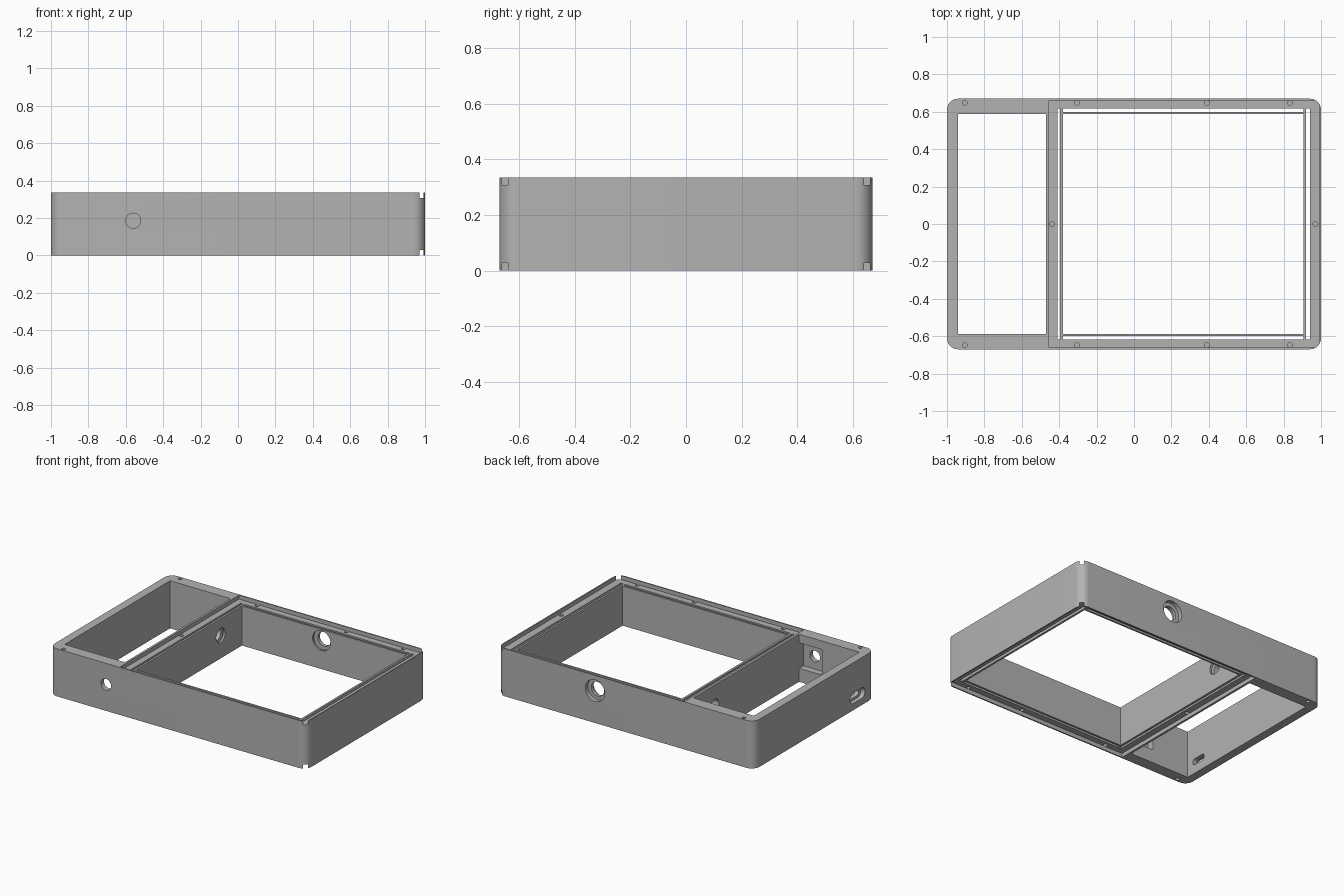
import bpy, bmesh, math
from mathutils import Matrix, Vector

if "Cube" in bpy.data.objects:
    bpy.data.objects.remove(bpy.data.objects["Cube"], do_unlink=True)

grey = bpy.data.materials.new("plain grey")
grey.use_nodes = True
grey.diffuse_color = (0.45, 0.45, 0.45, 1)
grey.node_tree.nodes["Principled BSDF"].inputs["Base Color"].default_value = grey.diffuse_color

H, LID = 0.335, 0.028          # overall height, lid recess depth
HX, HY = 1.0, 0.67             # half footprint


def make_object(name, bm):
    mesh = bpy.data.meshes.new(name)
    bm.to_mesh(mesh)
    bm.free()
    mesh.materials.append(grey)
    ob = bpy.data.objects.new(name, mesh)
    bpy.context.collection.objects.link(ob)
    return ob


def box(name, x, y, z, corner=0):
    bm = bmesh.new()
    bmesh.ops.create_cube(bm, size=1)
    size = Vector((x[1] - x[0], y[1] - y[0], z[1] - z[0]))
    mid = Vector((sum(x), sum(y), sum(z))) / 2
    bmesh.ops.transform(bm, matrix=Matrix.Translation(mid) @ Matrix.Diagonal(size).to_4x4(), verts=bm.verts)
    if corner:
        upright = [e for e in bm.edges if abs(e.verts[0].co.z - e.verts[1].co.z) > size.z / 2]
        bmesh.ops.bevel(bm, geom=upright, offset=corner, segments=10, profile=0.5, affect='EDGES')
    return make_object(name, bm)


def rod(name, centre, radius, length, axis, stretch=0):
    """Cylinder along an axis; stretch pulls its halves apart in y into a slot."""
    bm = bmesh.new()
    bmesh.ops.create_cone(bm, cap_ends=True, segments=32, radius1=radius, radius2=radius, depth=length)
    turn = Vector((0, 0, 1)).rotation_difference(Vector(axis)).to_matrix().to_4x4()
    bmesh.ops.transform(bm, matrix=turn, verts=bm.verts)
    for v in bm.verts:
        v.co.y += math.copysign(stretch, v.co.y) if stretch else 0
    bmesh.ops.translate(bm, vec=centre, verts=bm.verts)
    return make_object(name, bm)


def cut(target, cutter):
    mod = target.modifiers.new("cut", 'BOOLEAN')
    mod.operation, mod.solver, mod.object = 'DIFFERENCE', 'EXACT', cutter
    bpy.context.view_layer.objects.active = target
    bpy.ops.object.modifier_apply(modifier=mod.name)
    bpy.data.objects.remove(cutter, do_unlink=True)


X, Y, Z = (1, 0, 0), (0, 1, 0), (0, 0, 1)

# Outer case with a narrow and a wide compartment
case = box("outer_case", (-HX, HX), (-HY, HY), (0, H), corner=0.06)
cut(case, box("narrow_bay", (-0.94, -0.47), (-0.587, 0.587), (-1, 1)))
cut(case, box("wide_bay", (-0.41, 0.94), (-0.617, 0.617), (-1, 1)))

# Lid recesses above and below, breaking through the rounded corners
for z in ((H - LID, 1), (-1, LID)):
    cut(case, box("lid_recess", (-0.455, 0.992), (-0.661, 0.661), z))

# Screw holes on both faces
spots = [(x, s * 0.648) for x in (-0.905, -0.305, 0.39, 0.835) for s in (-1, 1)]
spots += [(-0.44, 0), (0.97, 0)]
for x, y in spots:
    for z in (0, H):
        cut(case, rod("screw_hole", (x, y, z), 0.013, 0.16, Z))

# Front button hole with a square pocket inside
cut(case, rod("button_hole", (-0.56, -0.63, 0.185), 0.04, 0.2, Y))
cut(case, box("button_pocket", (-0.65, -0.471), (-0.635, -0.5), (0.095, 0.275)))

# Back socket with a counterbore
cut(case, rod("socket_hole", (0.24, 0.64, 0.228), 0.05, 0.2, Y))
cut(case, rod("socket_counterbore", (0.24, 0.69, 0.228), 0.076, 0.1, Y))

# Side port slot with a wider outer recess
cut(case, rod("port_slot", (-0.97, -0.48, 0.085), 0.022, 0.2, X, stretch=0.035))
cut(case, rod("port_recess", (-1.02, -0.48, 0.085), 0.038, 0.1, X, stretch=0.045))

# Cable hole through the divider
cut(case, rod("cable_hole", (-0.44, 0.35, 0.19), 0.045, 0.1, X))

# Thin liner panels standing just inside the wide compartment
zs = (LID, H - LID)
divider_liner = box("divider_liner", (-0.395, -0.38), (-0.617, 0.617), zs)
cut(divider_liner, rod("cable_hole", (-0.39, 0.35, 0.19), 0.05, 0.1, X))
end_liner = box("end_liner", (0.905, 0.919), (-0.617, 0.617), zs)
front_liner = box("front_liner", (-0.38, 0.905), (-0.6, -0.587), zs)
back_liner = box("back_liner", (-0.38, 0.905), (0.587, 0.6), zs)
cut(back_liner, rod("socket_hole", (0.24, 0.593, 0.228), 0.07, 0.1, Y))

# Smooth the rounded parts, keep the edges sharp
for ob in (case, divider_liner, end_liner, front_liner, back_liner):
    bpy.ops.object.select_all(action='DESELECT')
    ob.select_set(True)
    bpy.context.view_layer.objects.active = ob
    bpy.ops.object.shade_smooth_by_angle(angle=math.radians(30))
